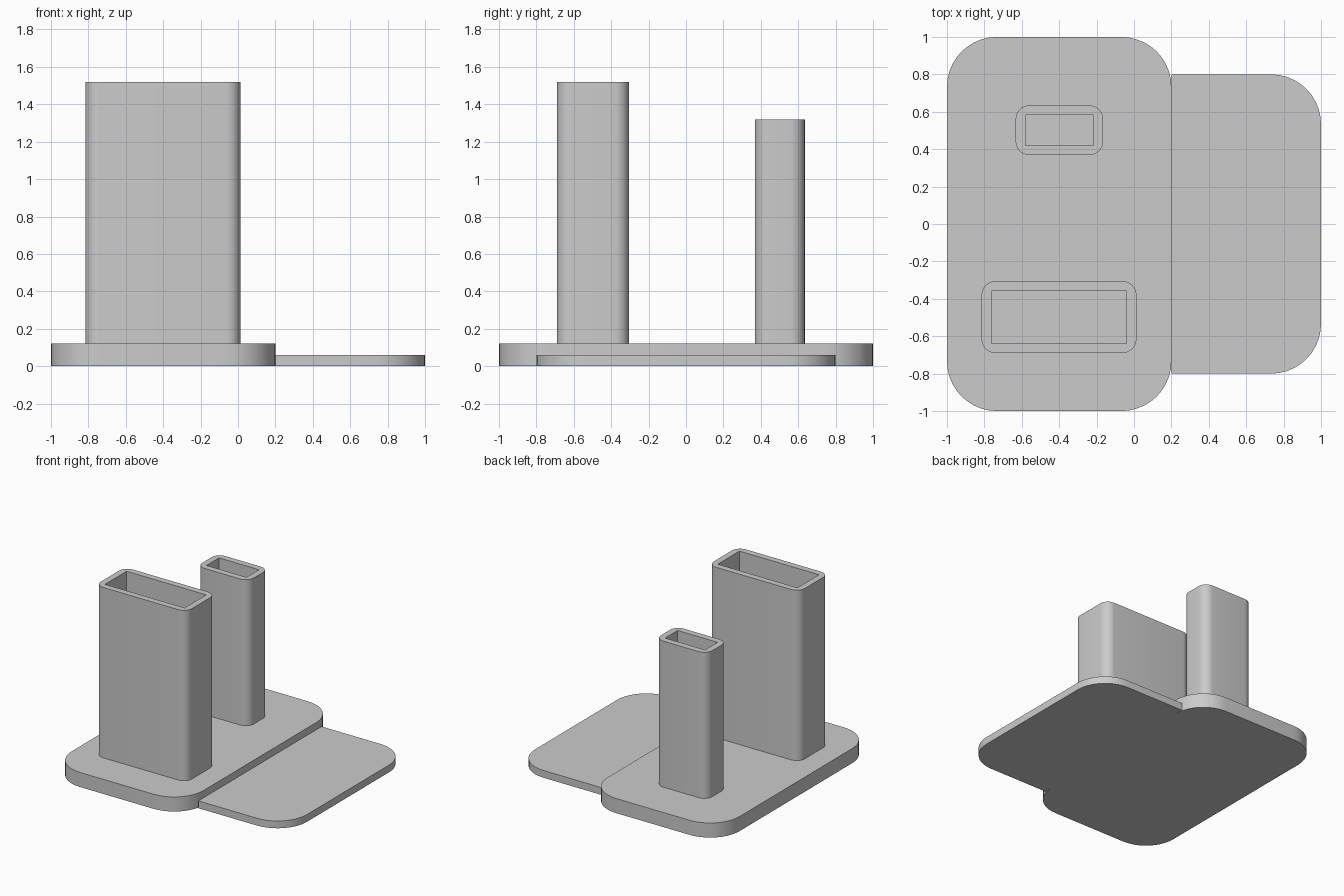
import bpy
import bmesh
from math import radians
from mathutils import Matrix, Vector

if "Cube" in bpy.data.objects:
    bpy.data.objects.remove(bpy.data.objects["Cube"], do_unlink=True)

grey = bpy.data.materials.new("plain grey")
grey.use_nodes = True
grey.diffuse_color = (0.6, 0.6, 0.6, 1)
grey.node_tree.nodes["Principled BSDF"].inputs["Base Color"].default_value = grey.diffuse_color


def block(name, low, high, radius=0, rounded=lambda x: True, segments=10):
    """Box between two corners, with chosen upright edges rounded."""
    low, high = Vector(low), Vector(high)
    bm = bmesh.new()
    bmesh.ops.create_cube(bm, size=1, matrix=Matrix.Translation((low + high) / 2)
                          @ Matrix.Diagonal((*(high - low), 1)))
    if radius:
        upright = [e for e in bm.edges
                   if abs(e.verts[0].co.z - e.verts[1].co.z) > 0.01
                   and rounded(e.verts[0].co.x)]
        bmesh.ops.bevel(bm, geom=upright, offset=radius, segments=segments,
                        profile=0.5, affect='EDGES')
    mesh = bpy.data.meshes.new(name)
    bm.to_mesh(mesh)
    bm.free()
    mesh.materials.append(grey)
    obj = bpy.data.objects.new(name, mesh)
    bpy.context.collection.objects.link(obj)
    return obj


def select(obj):
    bpy.ops.object.select_all(action='DESELECT')
    obj.select_set(True)
    bpy.context.view_layer.objects.active = obj


def smooth(obj):
    select(obj)
    bpy.ops.object.shade_smooth_by_angle(angle=radians(30))


def tower(name, x0, x1, y0, y1, top, floor=0.12, wall=0.052):
    """Rounded upright tube with a square-cornered hollow."""
    obj = block(name, (x0, y0, floor), (x1, y1, top), 0.075, segments=8)
    cutter = block(name + "_cutter", (x0 + wall, y0 + wall, floor - 0.1),
                   (x1 - wall, y1 - wall, top + 0.1))
    cutter.hide_render = True
    hollow = obj.modifiers.new("hollow", 'BOOLEAN')
    hollow.operation = 'DIFFERENCE'
    hollow.solver = 'EXACT'
    hollow.object = cutter
    select(obj)
    bpy.ops.object.modifier_apply(modifier=hollow.name)
    bpy.data.objects.remove(cutter, do_unlink=True)
    smooth(obj)


# Thick base plate and the thin plate on its left side
smooth(block("base_plate", (-1, -1, 0), (0.2, 1, 0.12), 0.267))
smooth(block("side_plate", (0.2, -0.8, 0), (1, 0.8, 0.06), 0.267, lambda x: x > 0.5))

# Hollow towers
tower("front_tower", -0.815, 0.013, -0.69, -0.305, 1.52)
tower("back_tower", -0.633, -0.165, 0.368, 0.635, 1.32)
